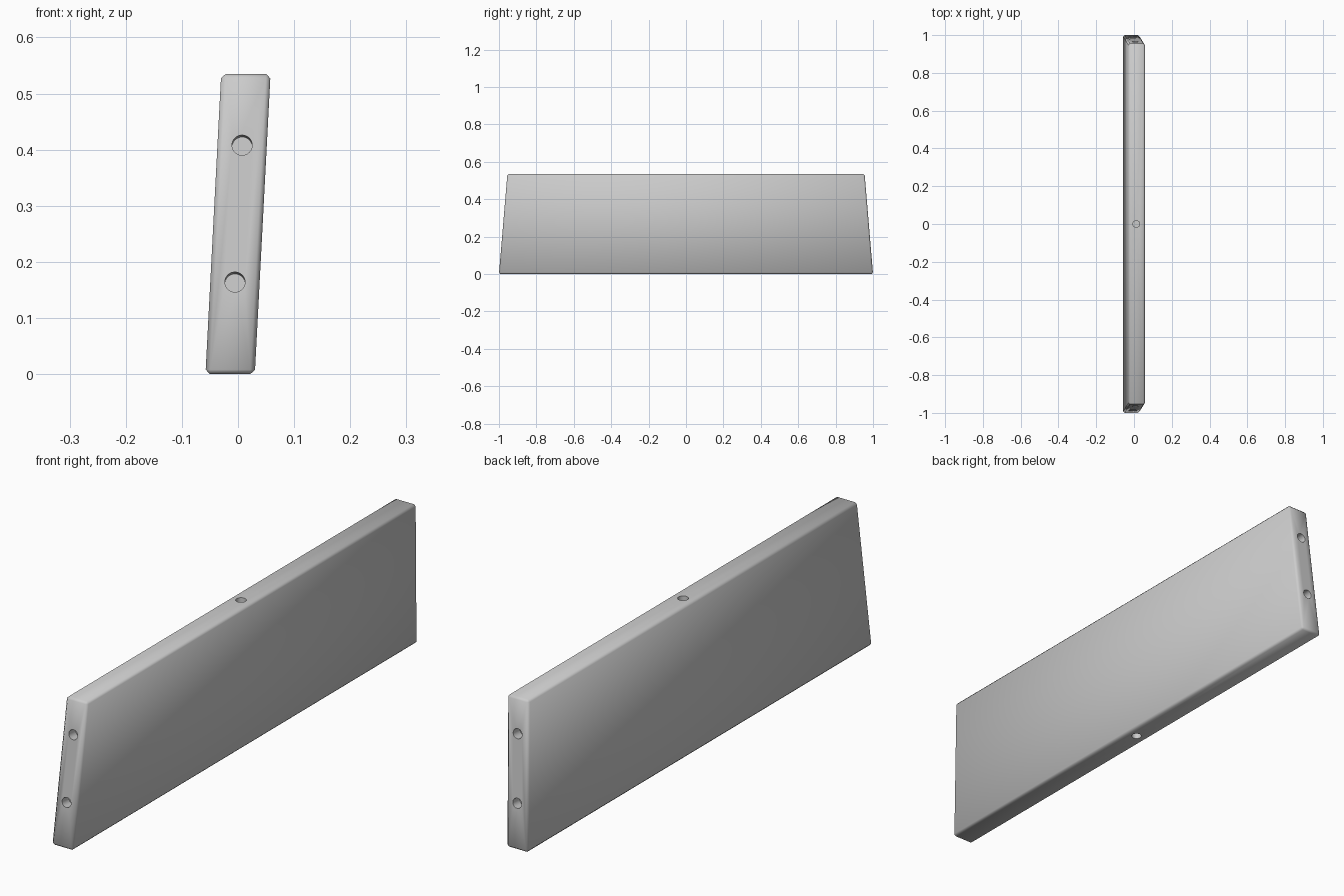
import bpy, bmesh, math
from mathutils import Vector, Matrix

if "Cube" in bpy.data.objects:
    bpy.data.objects.remove(bpy.data.objects["Cube"])

H, THICK = 0.535, 0.088          # height, board thickness
LEAN, TAPER = 0.028, 0.045       # sideways lean, inward slope of each end
HOLE_R, DEPTH = 0.018, 0.04


def mid_x(z):
    return -LEAN / 2 + LEAN * (z / H - 0.5) + LEAN / 2


def end_y(z):
    return 1.0 - TAPER * z / H


def make_object(name, bm):
    bmesh.ops.recalc_face_normals(bm, faces=bm.faces)
    mesh = bpy.data.meshes.new(name)
    bm.to_mesh(mesh)
    bm.free()
    ob = bpy.data.objects.new(name, mesh)
    bpy.context.collection.objects.link(ob)
    return ob


# Leaning, tapered board with chamfered edges
bm = bmesh.new()
bmesh.ops.create_cube(bm, size=1.0)
for v in bm.verts:
    z = (v.co.z + 0.5) * H
    y = math.copysign(end_y(z), v.co.y)
    v.co = (v.co.x * THICK + (z / H - 0.5) * LEAN, y, z)
bmesh.ops.bevel(bm, geom=bm.edges[:], offset=0.008, segments=1,
                profile=0.5, affect='EDGES')
board = make_object("board", bm)

# Dowel holes: two in each sloped end, one in the top and bottom edges
bm = bmesh.new()


def add_hole(point, normal):
    normal = Vector(normal).normalized()
    rot = normal.to_track_quat('Z', 'Y').to_matrix().to_4x4()
    bmesh.ops.create_cone(bm, cap_ends=True, segments=32, radius1=HOLE_R,
                          radius2=HOLE_R, depth=DEPTH * 2,
                          matrix=Matrix.Translation(point) @ rot)


for side in (-1, 1):
    for z in (0.164, 0.408):
        add_hole(((z / H - 0.5) * LEAN, side * end_y(z), z),
                 (0, side, TAPER / H))
add_hole((0.012, 0, H), (0, 0, 1))
add_hole((-0.012, 0, 0), (0, 0, -1))
cutter = make_object("hole_cutter", bm)
cutter.hide_render = True

# Cut the holes
mod = board.modifiers.new("dowel_holes", 'BOOLEAN')
mod.operation = 'DIFFERENCE'
mod.solver = 'EXACT'
mod.object = cutter
bpy.context.view_layer.objects.active = board
board.select_set(True)
bpy.ops.object.modifier_apply(modifier=mod.name)
bpy.data.objects.remove(cutter)

# Soft chamfers, crisp hole rims
bpy.ops.object.shade_smooth_by_angle(angle=math.radians(55))
